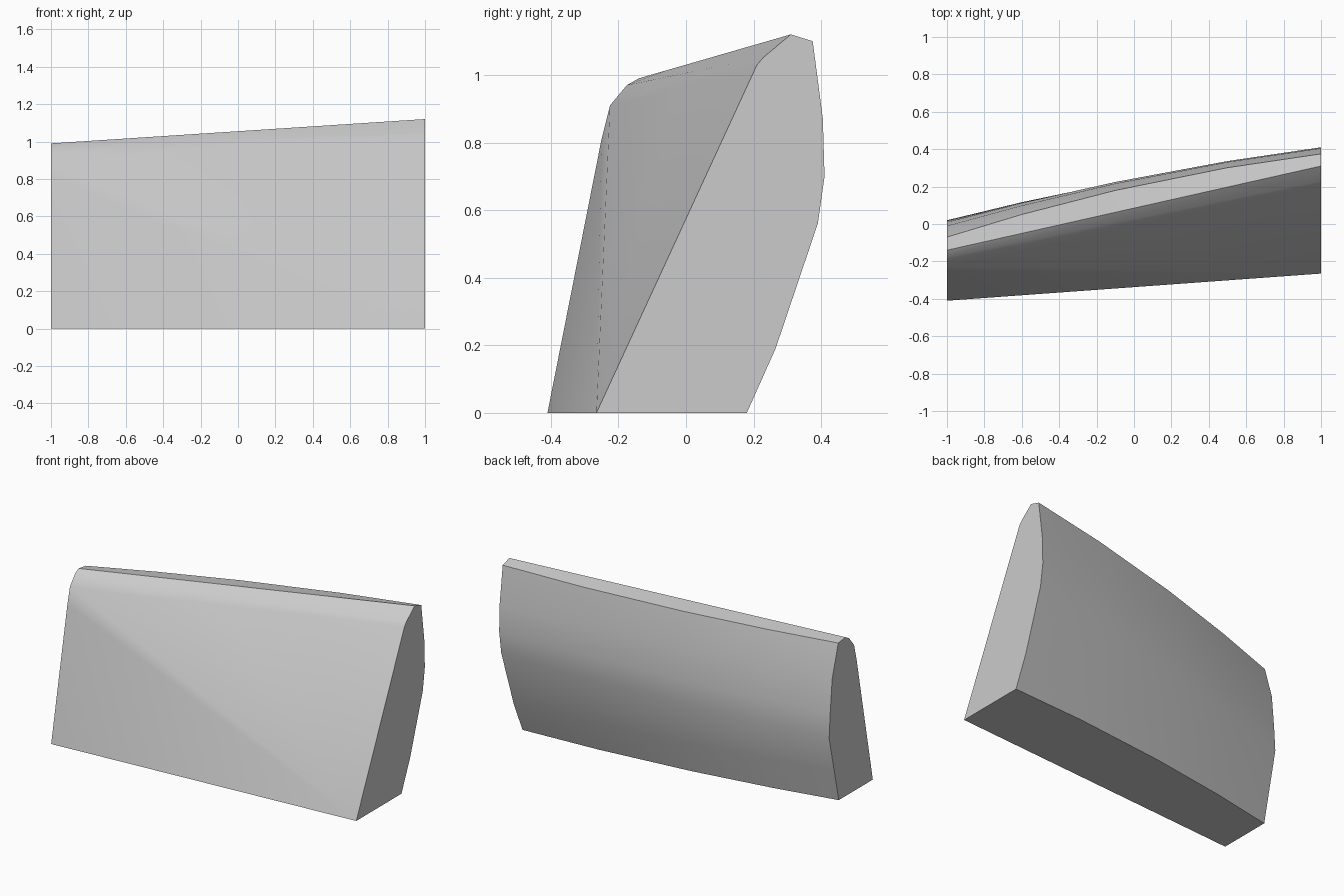
import bpy, bmesh, math

cube = bpy.data.objects.get("Cube")
if cube:
    bpy.data.objects.remove(cube, do_unlink=True)

# One neutral grey
grey = bpy.data.materials.new("light grey")
grey.use_nodes = True
colour = (0.6, 0.6, 0.6, 1)
grey.diffuse_color = colour
grey.node_tree.nodes["Principled BSDF"].inputs["Base Color"].default_value = colour

# Lengthwise rows from front shoulder over the top and down the back:
# (y, z) at the low end, (y, z) at the tall end, outward bow at mid length
ROWS = [
    ((-0.225, 0.91), (0.21, 1.03), 0),
    ((-0.175, 0.97), (0.23, 1.053), 0),
    ((-0.14, 0.99), (0.31, 1.12), 0),
    ((-0.07, 0.98), (0.375, 1.10), 0.05),
    ((-0.01, 0.78), (0.405, 0.87), 0.04),
    ((0.01, 0.57), (0.41, 0.70), 0.035),
    ((0.02, 0.42), (0.39, 0.56), 0.035),
    ((-0.03, 0.20), (0.265, 0.19), 0.04),
    ((-0.075, 0), (0.18, 0), 0.045),
]
STATIONS = [-1, -0.6, -0.1, 0.5, 1]

bm = bmesh.new()


def make_row(low, tall, bow):
    row = []
    for x in STATIONS:
        t = (x + 1) / 2
        y = low[0] + (tall[0] - low[0]) * t + bow * (1 - x * x)
        row.append(bm.verts.new((x, y, low[1] + (tall[1] - low[1]) * t)))
    return row


# Rounded shoulder, top strip and bowed back
grid = [make_row(*r) for r in ROWS]
for a, b in zip(grid, grid[1:]):
    for i in range(len(STATIONS) - 1):
        bm.faces.new((a[i], a[i + 1], b[i + 1], b[i]))

# Twisted front, folded along its diagonal
foot_low = bm.verts.new((-1, -0.41, 0))
foot_tall = bm.verts.new((1, -0.265, 0))
brow = bm.verts.new((-1, -0.25, 0.81))
bm.faces.new((foot_low, foot_tall, brow))
bm.faces.new((brow, foot_tall, grid[0][0]))
bm.faces.new([foot_tall] + grid[0][::-1])

# Flat base and end caps
bm.faces.new([foot_tall, foot_low] + grid[-1])
bm.faces.new([foot_low, brow] + [r[0] for r in grid])
bm.faces.new([foot_tall] + [r[-1] for r in grid])
bmesh.ops.recalc_face_normals(bm, faces=bm.faces)

mesh = bpy.data.meshes.new("curved_block")
bm.to_mesh(mesh)
bm.free()
mesh.materials.append(grey)
block = bpy.data.objects.new("curved_block", mesh)
bpy.context.collection.objects.link(block)

bpy.ops.object.select_all(action="DESELECT")
block.select_set(True)
bpy.context.view_layer.objects.active = block
bpy.ops.object.shade_smooth_by_angle(angle=math.radians(32))
